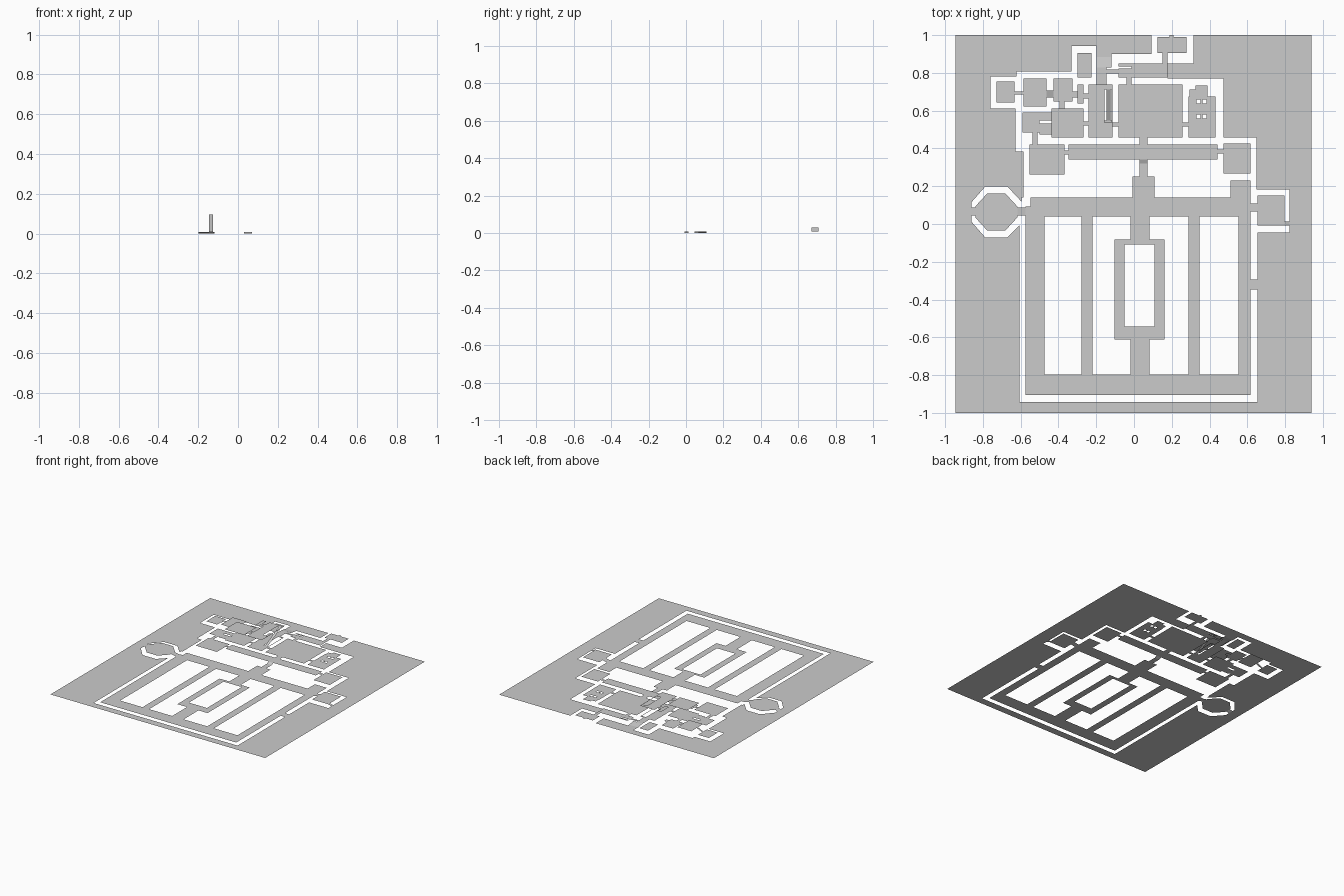
import bpy, bmesh

# Plan is drawn in survey units (x right, y down); converted to model space here
S = 188.6
def P(x, y, z):
    return ((x - 1134.5) / S, (224.5 - y) / S, z)

def finish(name, faces):
    bm = bmesh.new()
    for f in faces:
        bm.faces.new([bm.verts.new(P(*v)) for v in f])
    bmesh.ops.remove_doubles(bm, verts=bm.verts, dist=1e-5)
    for f in bm.faces:
        f.normal_update()
        if f.normal.z < 0:
            f.normal_flip()
    me = bpy.data.meshes.new(name)
    bm.to_mesh(me)
    bm.free()
    ob = bpy.data.objects.new(name, me)
    bpy.context.collection.objects.link(ob)
    return ob

def floor(name, z, add, cut=(), patch=(), cut2=(), extra=()):
    """Flat floor: rectangles added, cut, patched and cut again, plus extra polygons."""
    layers = [(add, True), (cut, False), (patch, True), (cut2, False)]
    rects = [(r, s) for rs, s in layers for r in rs]
    xs = sorted({v for r, _ in rects for v in (r[0], r[2])})
    ys = sorted({v for r, _ in rects for v in (r[1], r[3])})
    faces = []
    for x0, x1 in zip(xs, xs[1:]):
        for y0, y1 in zip(ys, ys[1:]):
            cx, cy, on = (x0 + x1) / 2, (y0 + y1) / 2, False
            for r, s in rects:
                if r[0] < cx < r[2] and r[1] < cy < r[3]:
                    on = s
            if on:
                faces.append([(x0, y0, z), (x0, y1, z), (x1, y1, z), (x1, y0, z)])
    faces += [[(x, y, z) for x, y in poly] for poly in extra]
    return finish(name, faces)

def ramp_x(name, x0, y0, x1, y1, za, zb):
    finish(name, [[(x0, y0, za), (x0, y1, za), (x1, y1, zb), (x1, y0, zb)]])

def ramp_y(name, x0, y0, x1, y1, za, zb):
    finish(name, [[(x0, y0, za), (x0, y1, zb), (x1, y1, zb), (x1, y0, za)]])

LOW, MID, STAGE, UP = 0.0, 0.009, 0.03, 0.095

# outer ground with the building footprint removed; octagon corners filled back
corners = [[(972, 187), (986, 187), (972, 203)], [(1022, 187), (1008, 187), (1022, 202)],
           [(972, 238), (986, 238), (972, 222)], [(1020, 238), (1008, 238), (1020, 226)]]
floor("outer_ground", LOW, [(956.3, 35.9, 1311.5, 413.1)],
      [(1152, 35.9, 1194, 64), (1112, 55, 1168, 85), (1072, 47, 1097, 80),
       (1097, 58, 1112, 80), (1017, 72, 1112, 152), (991, 77, 1020, 109),
       (1016, 100, 1224, 152), (1112, 79, 1224, 140), (1024, 138, 1257, 200),
       (1020, 198, 1258, 402), (1257, 190, 1290, 233), (972, 187, 1022, 238)],
      extra=corners)

# garden court: paths around four beds and a central pool
floor("garden_paths", LOW,
      [(1026, 207, 1251, 395), (1031, 198, 1251, 207), (1133, 177, 1155, 198),
       (1140, 164, 1148, 177), (1231, 181, 1251, 198), (1251, 280, 1258, 290)],
      [(1045, 217, 1082, 375), (1093, 217, 1131, 375),
       (1150, 217, 1189, 375), (1200, 217, 1239, 375)],
      [(1115, 240, 1165, 340)], [(1125, 245, 1155, 327)])
ramp_y("hall_steps", 1140, 160, 1148, 164, MID, LOW)

# octagonal tower floor and its two door ramps
finish("octagon_floor", [[(x, y, MID) for x, y in
       [(988, 194), (1006, 194), (1018, 207), (1018, 218), (1006, 231),
        (988, 231), (976, 218), (976, 207)]]])
ramp_x("octagon_west_ramp", 972, 208, 976, 216, LOW, MID)
ramp_x("octagon_east_ramp", 1018, 208, 1026, 216, MID, LOW)

# east side room
floor("side_room", MID, [(1258, 196, 1285, 226)])
ramp_x("side_room_inner_ramp", 1251, 204, 1258, 212, LOW, MID)
ramp_x("side_room_outer_ramp", 1285, 222, 1290, 226, MID, LOW)

# long hall with end rooms
floor("hall", MID,
      [(1069, 145, 1218, 160), (1030, 145, 1065, 175), (1065, 151, 1069, 155),
       (1224, 144, 1251, 174), (1218, 150, 1224, 154), (1140, 138, 1148, 145),
       (1033, 135, 1038, 145)])

# great room and east room with pillars
floor("great_rooms", MID,
      [(1119, 85, 1183, 138), (1183, 123, 1189, 127), (1189, 97, 1216, 138),
       (1196, 86, 1208, 97), (1190, 90, 1196, 97), (1113, 123, 1119, 127),
       (1127, 78, 1132, 85)],
      [(x, y, x + 4, y + 4) for x in (1197, 1203) for y in (100, 115)])

# north passage and porch room
floor("north_rooms", MID,
      [(1158, 38, 1187, 54), (1170, 36, 1174, 38), (1163, 54, 1168, 66),
       (1119, 64, 1162, 78), (1162, 64, 1168, 78), (1078, 54, 1092, 78),
       (1097, 68, 1107, 85), (1107, 70, 1119, 74)],
      [(1118, 67, 1132, 69)])
ramp_y("north_entry_ramp", 1097, 58, 1112, 68, LOW, MID)

# west rooms on the lower level
floor("west_rooms", MID,
      [(1023, 113, 1040, 133), (1040, 113, 1052, 121), (1040, 124, 1052, 135),
       (1033, 133, 1038, 135), (1054, 79, 1073, 102), (1060, 102, 1065, 109),
       (1052, 109, 1084, 138), (1084, 122, 1089, 126), (1089, 85, 1113, 138),
       (997, 82, 1015, 103), (1073, 92, 1078, 98)],
      [(1105, 88, 1112, 121)])

# raised platform room with ramps on both sides
floor("platform", STAGE, [(1024, 79, 1047, 107)])
ramp_x("platform_west_ramp", 1015, 92, 1024, 95, MID, STAGE)
ramp_x("platform_east_ramp", 1047, 91, 1054, 98, STAGE, MID)

# upper storey and the stair leading to it
floor("upper_rooms", UP,
      [(1089, 85, 1113, 138), (1084, 122, 1089, 126), (1052, 109, 1084, 138),
       (1078, 85, 1084, 104), (1084, 94, 1089, 99)],
      [(1105, 90, 1112, 123)])
ramp_y("staircase", 1107, 88, 1111, 121, UP, MID)
